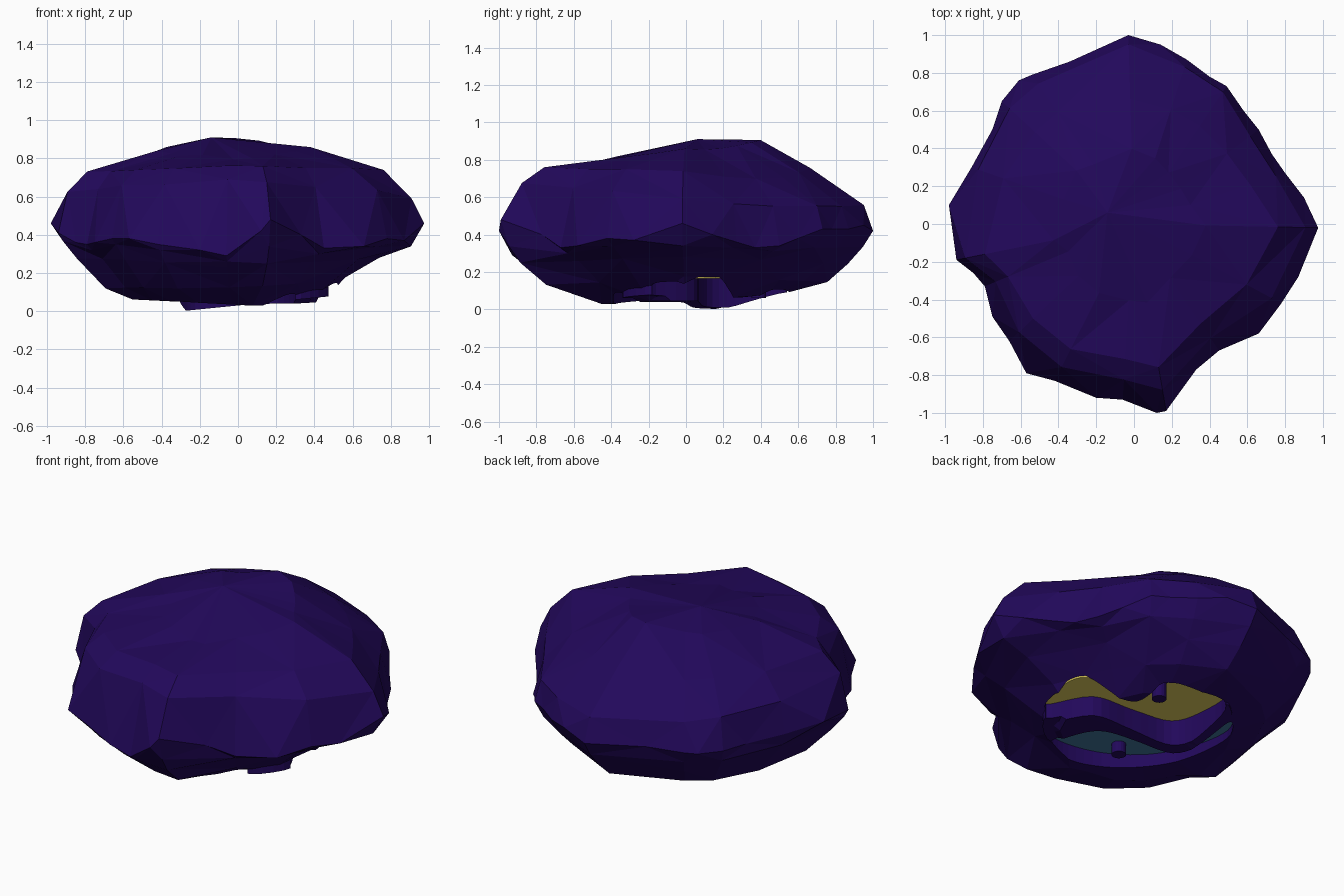
import bpy, bmesh, math, random

if "Cube" in bpy.data.objects:
    bpy.data.objects.remove(bpy.data.objects["Cube"])
random.seed(4)
R2 = math.sqrt(2)

def material(name, rgb):
    m = bpy.data.materials.new(name)
    m.diffuse_color = (*rgb, 1)
    m.use_nodes = True
    m.node_tree.nodes["Principled BSDF"].inputs["Base Color"].default_value = m.diffuse_color
    return m

PURPLE = material("purple_stone", (0.016, 0.0025, 0.105))
OLIVE = material("olive_floor", (0.75, 0.62, 0.11))
TEAL = material("teal_floor", (0.05, 0.18, 0.33))

def to_object(bm, name, mat):
    bmesh.ops.recalc_face_normals(bm, faces=bm.faces)
    me = bpy.data.meshes.new(name)
    bm.to_mesh(me)
    bm.free()
    me.materials.append(mat)
    ob = bpy.data.objects.new(name, me)
    bpy.context.collection.objects.link(ob)
    return ob

# Diagonal frame of the underside carving -> x, y
def diag(s, t):
    return (t - s) / R2, (t + s) / R2

# Closed smooth outline through a few points
def smooth_loop(pts, steps=5):
    out, n = [], len(pts)
    for i in range(n):
        a, b, c, d = (pts[(i + k - 1) % n] for k in range(4))
        for j in range(steps):
            u = j / steps
            out.append(tuple(0.5 * (2 * b[k] + (c[k] - a[k]) * u
                             + (2 * a[k] - 5 * b[k] + 4 * c[k] - d[k]) * u * u
                             + (3 * b[k] - a[k] - 3 * c[k] + d[k]) * u ** 3) for k in (0, 1)))
    return out

# Prism over an outline; the bottom height may follow a function of x, y
def prism(name, outline, low, top, mat):
    bm = bmesh.new()
    xy = [diag(*p) for p in outline]
    lo = [bm.verts.new((x, y, low(x, y))) for x, y in xy]
    hi = [bm.verts.new((x, y, top)) for x, y in xy]
    n = len(xy)
    bm.faces.new(lo)
    bm.faces.new(hi)
    for i in range(n):
        j = (i + 1) % n
        bm.faces.new((lo[i], lo[j], hi[j], hi[i]))
    bmesh.ops.triangulate(bm, faces=[f for f in bm.faces if len(f.verts) > 4])
    return to_object(bm, name, mat)

def boolean(target, tool, op):
    tool.hide_render = True
    m = target.modifiers.new(op, 'BOOLEAN')
    m.operation, m.object, m.solver = op, tool, 'EXACT'
    bpy.context.view_layer.objects.active = target
    bpy.ops.object.modifier_apply(modifier=m.name)
    bpy.data.objects.remove(tool)

# Widest outline of the rock, anticlockwise from +x, and its heights
belt = [(.975, -.02), (.9, .14), (.8, .27), (.73, .37), (.66, .5), (.58, .6), (.49, .73),
        (.4, .78), (.28, .87), (.14, .95), (-.03, 1), (-.34, .86), (-.54, .79), (-.61, .76),
        (-.7, .65), (-.75, .5), (-.86, .3), (-.98, .1), (-.94, -.19), (-.85, -.26),
        (-.79, -.33), (-.75, -.49), (-.66, -.62), (-.57, -.79), (-.42, -.83), (-.2, -.92),
        (-.06, -.93), (.12, -1), (.17, -.99), (.33, -.77), (.45, -.67), (.66, -.58),
        (.78, -.42), (.87, -.28)]
belt_z = [.46, .40, .36, .33, .34, .38, .43, .43, .43, .45, .42, .43, .42, .42, .42, .42, .43,
          .46, .41, .36, .35, .36, .38, .38, .35, .32, .29, .42, .48, .40, .33, .34, .38, .37]
# Other rings: (scale, height) towards right, back, left, front
upper = [[(.94, .60), (.95, .56), (.95, .62), (.88, .69)],
         [(.78, .75), (.67, .76), (.85, .73), (.77, .76)],
         [(.38, .86), (.39, .90), (.45, .84), (.44, .80)]]
lower = [[(.92, .34), (.95, .33), (.98, .37), (.965, .34)],
         [(.75, .28), (.87, .24), (.89, .28), (.91, .25)],
         [(.58, .18), (.75, .15), (.73, .12), (.77, .125)],
         [(.46, .045), (.52, .09), (.60, .07), (.46, .03)]]
back_right_dip = [.03, .06, .015]

def blend(dirs, x, y):
    q = (math.atan2(y, x) / (math.pi / 2)) % 4
    i, u = int(q) % 4, q - int(q)
    return [dirs[i][k] * (1 - u) + dirs[(i + 1) % 4][k] * u for k in (0, 1)]

# Faceted rock
bm = bmesh.new()
eq = [bm.verts.new((x, y, z)) for (x, y), z in zip(belt, belt_z)]

def make_ring(dirs, noise, dip, ceiling):
    ring = []
    for i, (x, y) in enumerate(belt[::2]):
        s, z = blend(dirs, x, y)
        s += random.uniform(-noise, noise)
        z += random.uniform(-noise, noise) * .5
        z -= dip * max(0, math.cos(2 * (math.atan2(y, x) - .7))) * (x + y > 0)
        if ceiling:
            z = min(z, ceiling[i].co.z - .03)
        ring.append(bm.verts.new((x * s, y * s, z)))
    return ring

def cap(rings, centre):
    n, m = len(rings[0]), len(eq)
    for i in range(n):
        j, r = (i + 1) % n, rings[0]
        a, b, c = eq[2 * i], eq[2 * i + 1], eq[(2 * i + 2) % m]
        for tri in ((a, b, r[i]), (b, c, r[j]), (b, r[j], r[i])):
            bm.faces.new(tri)
        for k, (p, q) in enumerate(zip(rings, rings[1:])):
            if (i + k) % 2:
                bm.faces.new((p[i], p[j], q[j]))
                bm.faces.new((p[i], q[j], q[i]))
            else:
                bm.faces.new((p[i], p[j], q[i]))
                bm.faces.new((p[j], q[j], q[i]))
    tip = bm.verts.new(centre)
    for i in range(n):
        bm.faces.new((rings[-1][i], rings[-1][(i + 1) % n], tip))

cap([make_ring(d, .015, dip, None) for d, dip in zip(upper, back_right_dip)], (-.14, .06, .91))
under, above = [], eq[::2]
for d in lower:
    above = make_ring(d, .008, 0, above)
    under.append(above)
cap(under, (0, .05, .035))
rock = to_object(bm, "rock_body", PURPLE)

# Wavy ridge between the two hollows
wave_a = [(-.46, .2), (-.2, .26), (0, .1), (.2, -.04), (.38, .05), (.52, .23)]
wave_b = [(-.45, -.02), (-.2, .1), (0, 0), (.2, -.12), (.38, -.03), (.53, .06)]
ridge = smooth_loop([(s, t + .012) for s, t in wave_a] + [(s, t - .012) for s, t in wave_b[::-1]])

def ridge_low(x, y):
    s = (y - x) / R2
    return max(0, .03 + .1 * x) + .4 * max(0, s - .32)

boolean(rock, prism("ridge", ridge, ridge_low, .3, PURPLE), 'UNION')

# Two hollows with coloured floors
hollows = {
    "olive": (wave_a + [(.35, .42), (.2, .47), (.05, .36), (-.08, .42), (-.25, .47), (-.38, .36)],
              OLIVE, .17),
    "teal": (wave_b + [(.5, -.1), (.3, -.25), (.05, -.32), (-.2, -.28), (-.4, -.15)], TEAL, .13)}
for name, (pts, mat, floor) in hollows.items():
    loop = smooth_loop(pts)
    boolean(rock, prism(name + "_cutter", loop, lambda x, y: -.2, floor, PURPLE), 'DIFFERENCE')
    prism(name + "_floor", loop, lambda x, y: floor - .006, floor + .004, mat)

# Round pins standing in the hollows
for name, s, t, top in (("olive_pin", .17, .38, .17), ("teal_pin", -.1, -.2, .13)):
    ring = [(s + .04 * math.cos(a * math.pi / 8), t + .04 * math.sin(a * math.pi / 8)) for a in range(16)]
    prism(name, ring, lambda x, y: .06, top, PURPLE)
